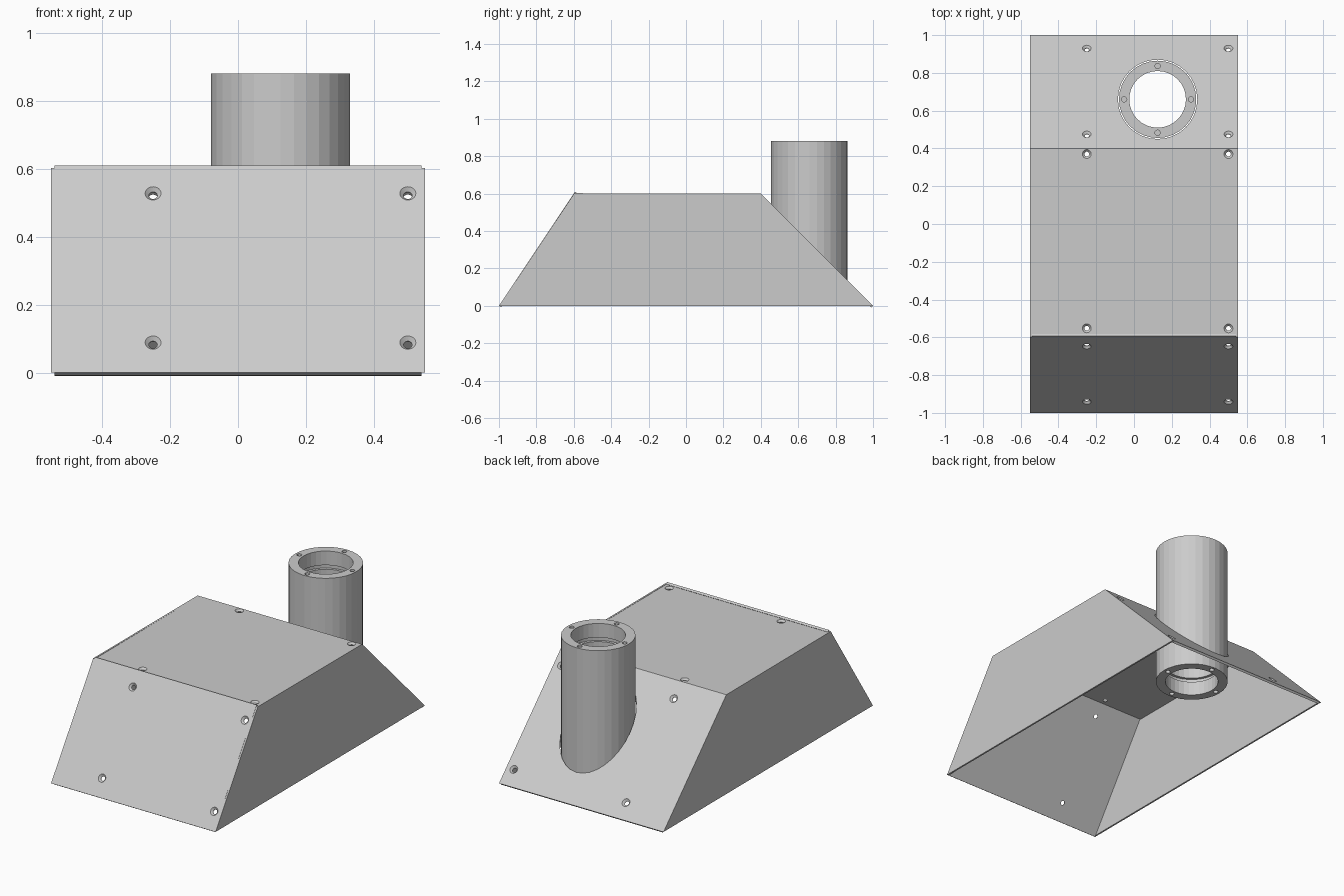
import bpy, bmesh
from math import cos, sin, pi
from mathutils import Matrix, Vector

if "Cube" in bpy.data.objects:
    bpy.data.objects.remove(bpy.data.objects["Cube"])

HALF_W = 0.55      # half width of the housing
SIDE_T = 0.01      # side sheet thickness
PANEL_T = 0.014    # front, top and back sheet thickness
TUBE_X, TUBE_Y = 0.125, 0.66


def finish(bm, name):
    bmesh.ops.recalc_face_normals(bm, faces=bm.faces)
    mesh = bpy.data.meshes.new(name)
    bm.to_mesh(mesh)
    bm.free()
    obj = bpy.data.objects.new(name, mesh)
    bpy.context.collection.objects.link(obj)
    return obj


def extrude_x(name, profile, x0, x1):
    """Extrude a (y, z) outline along x."""
    bm = bmesh.new()
    face = bm.faces.new([bm.verts.new((x0, y, z)) for y, z in profile])
    geom = bmesh.ops.extrude_face_region(bm, geom=[face])["geom"]
    bmesh.ops.translate(bm, vec=(x1 - x0, 0, 0),
                        verts=[v for v in geom if isinstance(v, bmesh.types.BMVert)])
    return finish(bm, name)


def lathe(bm, profile, sides, matrix, closed=False):
    """Spin an (r, z) profile about local z; closed profiles make a hollow ring."""
    rings = [[bm.verts.new(matrix @ Vector((r * cos(2 * pi * i / sides),
                                            r * sin(2 * pi * i / sides), z)))
              for i in range(sides)] for r, z in profile]
    pairs = list(zip(rings, rings[1:]))
    if closed:
        pairs.append((rings[-1], rings[0]))
    else:
        bm.faces.new(rings[0])
        bm.faces.new(rings[-1])
    for a, b in pairs:
        for i in range(sides):
            j = (i + 1) % sides
            bm.faces.new((a[i], a[j], b[j], b[i]))


def cut(obj, bm):
    cutter = finish(bm, "cutter")
    cutter.hide_render = True
    mod = obj.modifiers.new("cut", 'BOOLEAN')
    mod.operation, mod.solver, mod.object = 'DIFFERENCE', 'EXACT', cutter
    bpy.context.view_layer.objects.active = obj
    bpy.ops.object.modifier_apply(modifier=mod.name)
    bpy.data.objects.remove(cutter)


def panel(name, start, end, hole_fracs, extra=None):
    """Flat sheet between two (y, z) points with four countersunk screw holes."""
    a, b = Vector(start), Vector(end)
    d = (b - a).normalized()
    inward = Vector((d.y, -d.x)) * PANEL_T
    obj = extrude_x(name, [a, b, b + inward, a + inward],
                    -HALF_W + SIDE_T, HALF_W - SIDE_T)
    normal = Vector((0, -d.y, d.x))
    bm = bmesh.new()
    for f in hole_fracs:
        p = a.lerp(b, f)
        for x in (-0.25, 0.5):
            m = (Matrix.Translation((x, p.x, p.y))
                 @ normal.to_track_quat('Z', 'Y').to_matrix().to_4x4())
            lathe(bm, [(0.0245, 0.001), (0.0125, -0.011), (0.0125, -0.03)], 24, m)
    cut(obj, bm)
    if extra:
        cut(obj, extra)
    return obj


# Side sheets
outline = [(-1, 0), (-0.597, 0.602), (0.4, 0.6), (1, 0)]
for name, s in (("left_side", -1), ("right_side", 1)):
    extrude_x(name, outline, s * HALF_W, s * (HALF_W - SIDE_T))

# Front, top and back panels; the back one has a clearance hole for the tube
panel("front_panel", (-1, 0), (-0.593, 0.61), (0.145, 0.865))
panel("top_panel", (-0.587, 0.6), (0.4, 0.6), (0.035, 0.97))
clearance = bmesh.new()
lathe(clearance, [(0.21, -0.2), (0.21, 1.0)], 32, Matrix.Translation((TUBE_X, TUBE_Y, 0)))
panel("back_panel", (0.4, 0.6), (1, 0), (0.125, 0.883), clearance)

# Vertical tube with an inner groove near each end
Z0, Z1 = 0.035, 0.88
OUT, INN, GROOVE = 0.2045, 0.15, 0.166
base = Matrix.Translation((TUBE_X, TUBE_Y, 0))
bm = bmesh.new()
lathe(bm, [(OUT, Z0), (OUT, Z1), (INN, Z1),
           (INN, Z1 - 0.085), (GROOVE, Z1 - 0.085), (GROOVE, Z1 - 0.11), (INN, Z1 - 0.11),
           (INN, Z0 + 0.11), (GROOVE, Z0 + 0.11), (GROOVE, Z0 + 0.085), (INN, Z0 + 0.085),
           (INN, Z0)], 32, base, closed=True)
tube = finish(bm, "tube")

# Blind screw holes in both tube rims
bm = bmesh.new()
for k in range(4):
    ang = k * pi / 2
    m = base @ Matrix.Translation((0.177 * cos(ang), 0.177 * sin(ang), 0))
    lathe(bm, [(0.014, Z1 + 0.01), (0.014, Z1 - 0.07)], 16, m)
    lathe(bm, [(0.014, Z0 - 0.01), (0.014, Z0 + 0.07)], 16, m)
cut(tube, bm)
